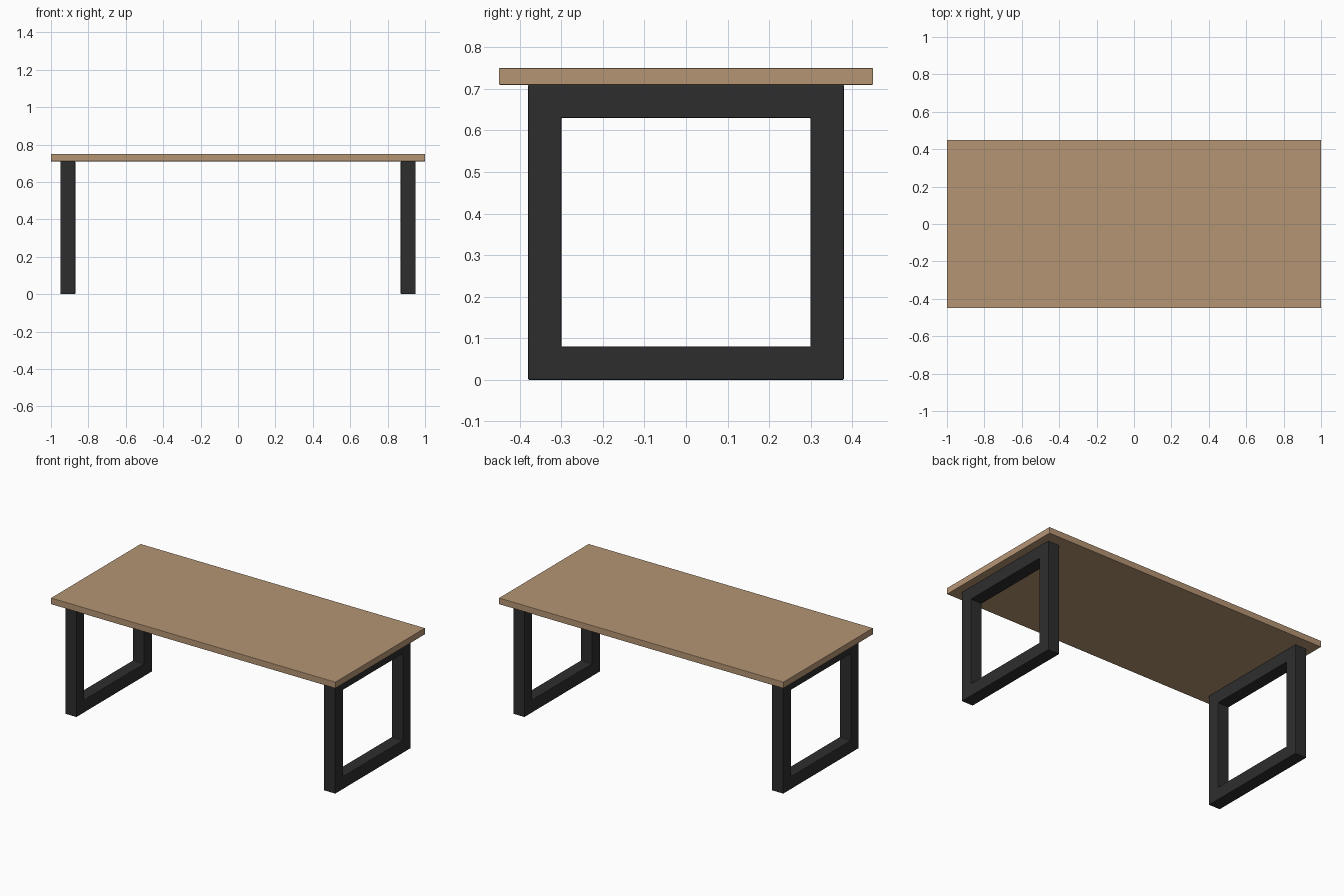
import bpy
import bmesh

if "Cube" in bpy.data.objects:
    bpy.data.objects.remove(bpy.data.objects["Cube"], do_unlink=True)


def make_material(name, rgb):
    mat = bpy.data.materials.new(name)
    mat.use_nodes = True
    colour = (*rgb, 1)
    mat.diffuse_color = colour
    mat.node_tree.nodes["Principled BSDF"].inputs["Base Color"].default_value = colour
    return mat


def add_object(name, bm, mat, bevel):
    bmesh.ops.recalc_face_normals(bm, faces=bm.faces[:])
    mesh = bpy.data.meshes.new(name)
    bm.to_mesh(mesh)
    bm.free()
    mesh.materials.append(mat)
    obj = bpy.data.objects.new(name, mesh)
    bpy.context.collection.objects.link(obj)
    # Slightly eased edges
    mod = obj.modifiers.new("eased_edges", "BEVEL")
    mod.width = bevel
    mod.segments = 2
    mod.limit_method = "ANGLE"
    return obj


wood = make_material("light_wood", (0.46, 0.30, 0.175))
metal = make_material("black_metal", (0.027, 0.027, 0.027))

LEG_HEIGHT, HEIGHT = 0.71, 0.75

# Tabletop slab
bm = bmesh.new()
bmesh.ops.create_cube(bm, size=1)
bmesh.ops.scale(bm, vec=(2, 0.9, HEIGHT - LEG_HEIGHT), verts=bm.verts)
bmesh.ops.translate(bm, vec=(0, 0, (HEIGHT + LEG_HEIGHT) / 2), verts=bm.verts)
add_object("tabletop", bm, wood, 0.002)


# Rectangular loop leg: a mitred flat ring extruded to the tube width
def leg_frame(name, x_start, tube=0.08, half_depth=0.38):
    bm = bmesh.new()
    rings = []
    for inset in (0, tube):
        y, low, high = half_depth - inset, inset, LEG_HEIGHT - inset
        corners = ((-y, low), (y, low), (y, high), (-y, high))
        rings.append([bm.verts.new((x_start, *c)) for c in corners])
    outer, inner = rings
    faces = []
    for i in range(4):
        j = (i + 1) % 4
        faces.append(bm.faces.new((outer[i], outer[j], inner[j], inner[i])))
    result = bmesh.ops.extrude_face_region(bm, geom=faces, use_keep_orig=True)
    moved = [g for g in result["geom"] if isinstance(g, bmesh.types.BMVert)]
    bmesh.ops.translate(bm, vec=(tube, 0, 0), verts=moved)
    return add_object(name, bm, metal, 0.003)


leg_frame("left_leg_frame", 0.87)
leg_frame("right_leg_frame", -0.95)
